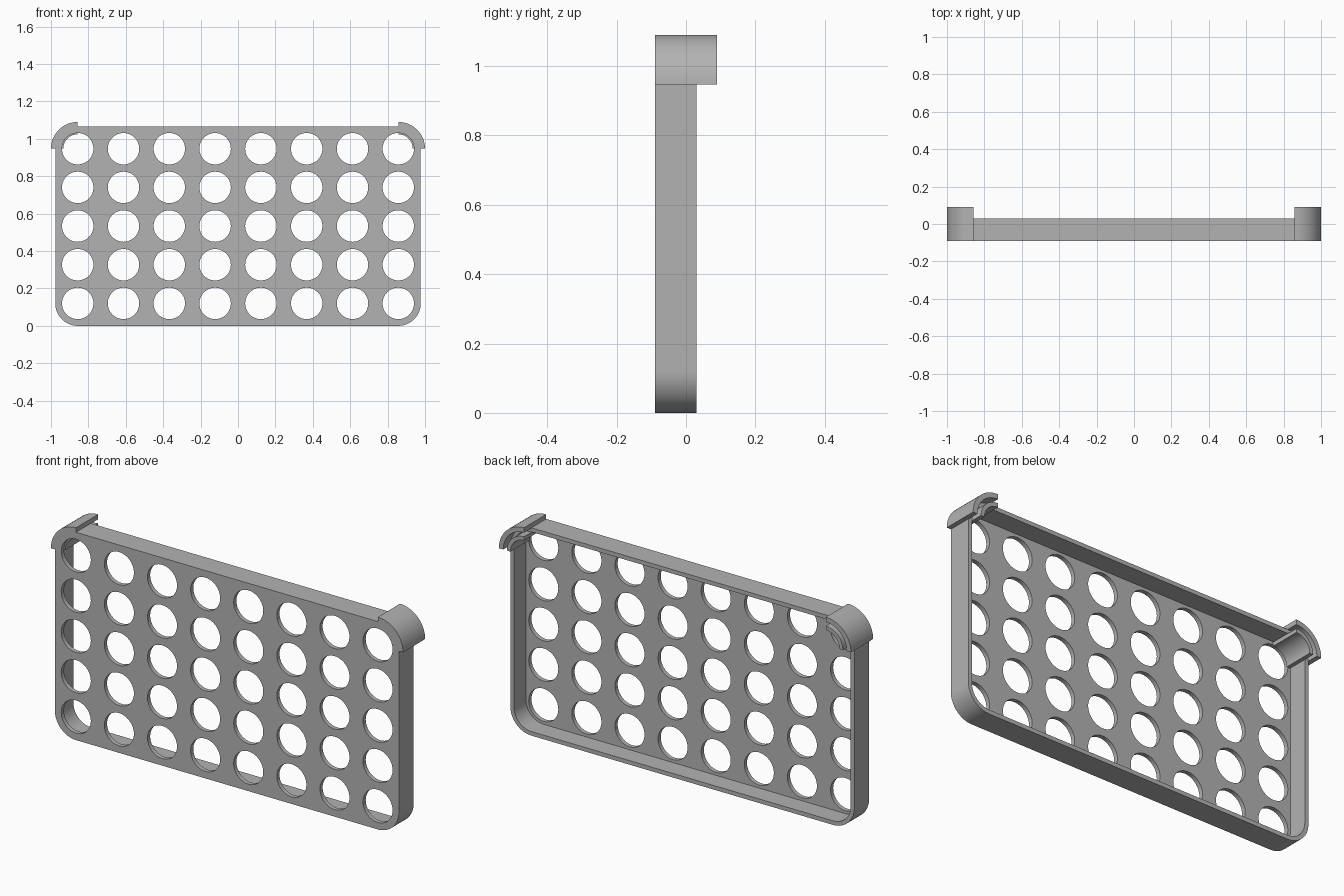
import bpy, bmesh, math

cube = bpy.data.objects.get("Cube")
if cube:
    bpy.data.objects.remove(cube)

# Main sizes
CX, LOW, HIGH = 0.857, 0.12, 0.947      # corner centres
R, WALL, HOLE = 0.12, 0.021, 0.084      # corner radius, wall thickness, hole radius
FRONT, FLOOR, RIM, CLIP = -0.09, -0.068, 0.03, 0.09
COLS, ROWS = 8, 5

grey = bpy.data.materials.new("plain grey")
grey.use_nodes = True
colour = (0.45, 0.45, 0.45, 1)
grey.diffuse_color = colour
grey.node_tree.nodes["Principled BSDF"].inputs["Base Color"].default_value = colour


def arc(cx, cz, r, start, end, n):
    angles = [math.radians(start + (end - start) * i / n) for i in range(n + 1)]
    return [(cx + r * math.cos(a), cz + r * math.sin(a)) for a in angles]


def rounded_outline(r):
    pts = []
    for i, (x, z) in enumerate([(CX, HIGH), (-CX, HIGH), (-CX, LOW), (CX, LOW)]):
        pts += arc(x, z, r, i * 90, i * 90 + 90, 16)
    return pts


def quarter_shell(side, inner, outer):
    pts = arc(0, HIGH, outer, 0, 90, 16) + arc(0, HIGH, inner, 90, 0, 16)
    return [(side * (CX + x), z) for x, z in pts]


def prisms(name, outlines, y0, y1):
    """Extrude closed x-z outlines along y into one object."""
    bm = bmesh.new()
    for pts in outlines:
        face = bm.faces.new([bm.verts.new((x, y0, z)) for x, z in pts])
        new = bmesh.ops.extrude_face_region(bm, geom=[face])["geom"]
        moved = [v for v in new if isinstance(v, bmesh.types.BMVert)]
        bmesh.ops.translate(bm, verts=moved, vec=(0, y1 - y0, 0))
    bmesh.ops.recalc_face_normals(bm, faces=bm.faces)
    mesh = bpy.data.meshes.new(name)
    bm.to_mesh(mesh)
    bm.free()
    mesh.materials.append(grey)
    obj = bpy.data.objects.new(name, mesh)
    bpy.context.collection.objects.link(obj)
    return obj


def combine(target, other, operation):
    bpy.context.view_layer.objects.active = target
    mod = target.modifiers.new("combine", "BOOLEAN")
    mod.operation, mod.solver, mod.object = operation, "EXACT", other
    bpy.ops.object.modifier_apply(modifier=mod.name)
    bpy.data.objects.remove(other)


# Tray: rounded slab, hollowed from the back, with a grid of round holes
tray = prisms("tray", [rounded_outline(R)], FRONT, RIM)
pocket = prisms("pocket_cutter", [rounded_outline(R - WALL)], FLOOR, RIM + 0.1)
combine(tray, pocket, "DIFFERENCE")
holes = [arc(-CX + 2 * CX * c / (COLS - 1), LOW + (HIGH - LOW) * r / (ROWS - 1),
             HOLE, 0, 360, 48)[:-1] for c in range(COLS) for r in range(ROWS)]
combine(tray, prisms("hole_cutter", holes, FRONT - 0.1, FLOOR + 0.02), "DIFFERENCE")

# Corner clips: outer shells joined to the tray
for side in (-1, 1):
    shell = prisms("outer_clip", [quarter_shell(side, R - 0.002, 0.143)], FRONT, CLIP)
    combine(tray, shell, "UNION")

# Inner clip shells rise from the floor, leaving a slot for a wall
parts = [tray]
for side, label in ((1, "left"), (-1, "right")):
    parts.append(prisms(label + "_inner_clip", [quarter_shell(side, 0.077, 0.097)],
                        FLOOR, CLIP))

# Smooth the round surfaces, keep edges sharp
for obj in parts:
    bpy.ops.object.select_all(action="DESELECT")
    obj.select_set(True)
    bpy.context.view_layer.objects.active = obj
    bpy.ops.object.shade_smooth_by_angle(angle=math.radians(30))
